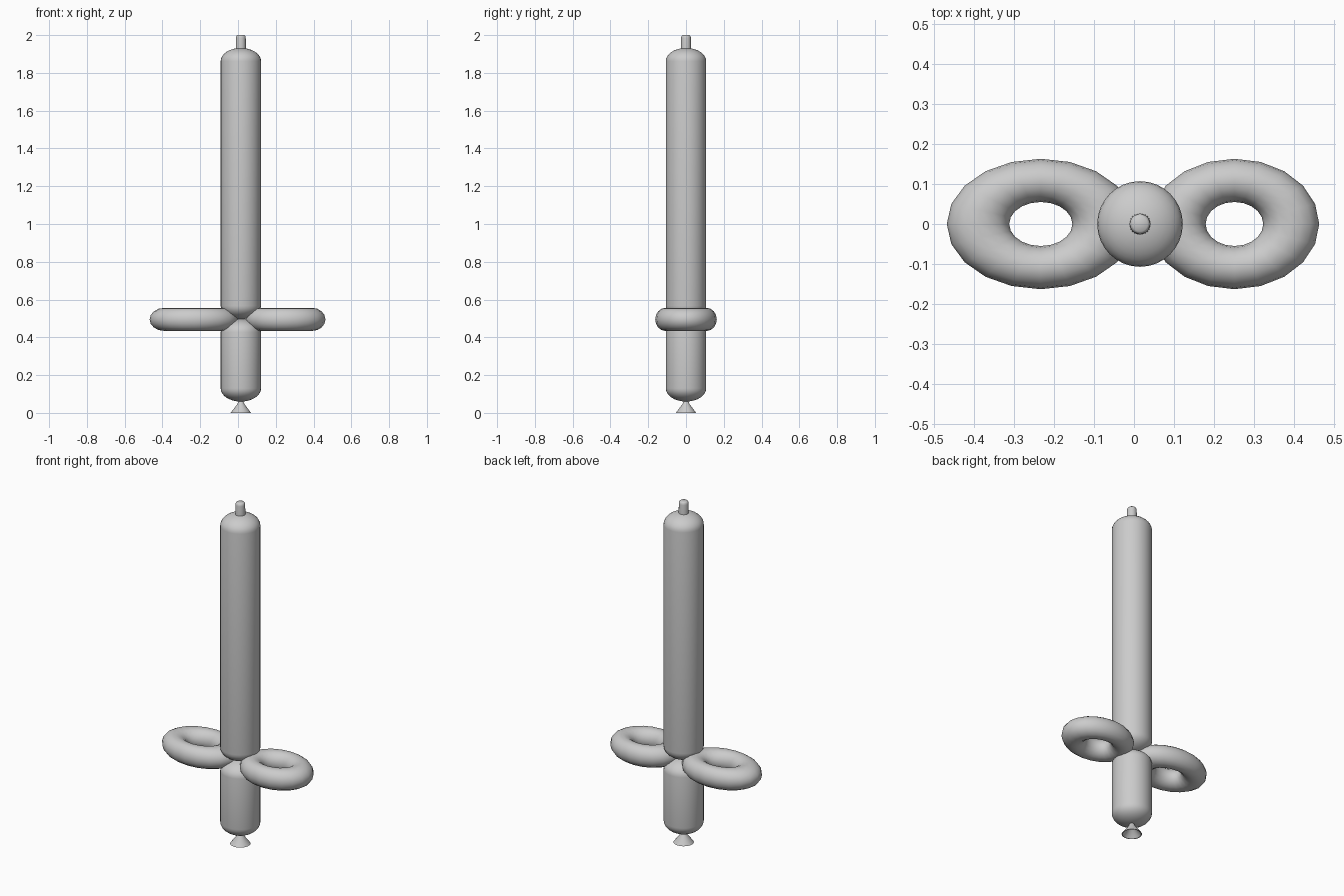
import bpy, bmesh
from math import sin, cos, pi, radians

if "Cube" in bpy.data.objects:
    bpy.data.objects.remove(bpy.data.objects["Cube"])

AXIS_X = 0.015


def mesh_object(name, verts, faces):
    me = bpy.data.meshes.new(name)
    me.from_pydata(verts, [], faces)
    bm = bmesh.new()
    bm.from_mesh(me)
    bmesh.ops.remove_doubles(bm, verts=bm.verts, dist=1e-5)
    bmesh.ops.recalc_face_normals(bm, faces=bm.faces)
    bm.to_mesh(me)
    bm.free()
    ob = bpy.data.objects.new(name, me)
    bpy.context.collection.objects.link(ob)
    bpy.ops.object.select_all(action='DESELECT')
    ob.select_set(True)
    bpy.context.view_layer.objects.active = ob
    bpy.ops.object.shade_smooth_by_angle(angle=radians(50))
    return ob


def lathe(name, profile, n=32):
    """Revolve (radius, z) points around the sword axis."""
    verts = [(AXIS_X + r * cos(2 * pi * i / n), r * sin(2 * pi * i / n), z)
             for r, z in profile for i in range(n)]
    faces = [(j * n + i, j * n + (i + 1) % n, (j + 1) * n + (i + 1) % n, (j + 1) * n + i)
             for j in range(len(profile) - 1) for i in range(n)]
    return mesh_object(name, verts, faces)


def capsule(name, z0, z1, r=0.107, cap=0.07, steps=8):
    """Balloon section with domed ends."""
    arc = [(r * sin(pi / 2 * k / steps), cap * (1 - cos(pi / 2 * k / steps)))
           for k in range(steps + 1)]
    return lathe(name, [(a, z0 + h) for a, h in arc] + [(a, z1 - h) for a, h in reversed(arc)])


def loop(name, x, major_x, minor_x, n=20, m=16):
    """Oval balloon ring lying flat."""
    verts = []
    for i in range(n):
        a = 2 * pi * i / n
        for j in range(m):
            b = 2 * pi * j / m
            verts.append((x + (major_x + minor_x * cos(b)) * cos(a),
                          (0.109 + 0.054 * cos(b)) * sin(a),
                          0.495 + 0.061 * sin(b)))
    faces = [(i * m + j, (i + 1) % n * m + j, (i + 1) % n * m + (j + 1) % m, i * m + (j + 1) % m)
             for i in range(n) for j in range(m)]
    return mesh_object(name, verts, faces)


# Blade and grip, pinched together at the guard
capsule("blade", 0.497, 1.932)
capsule("grip", 0.06, 0.497)

# Looped guard
loop("guard_loop_left", -0.233, 0.157, 0.078)
loop("guard_loop_right", 0.251, 0.142, 0.070)

# Uninflated tip
lathe("blade_tip", [(0.027, 1.91), (0.026, 1.985), (0.024, 1.995), (0.019, 2.0), (0, 2.0)], 24)

# Open flared nozzle at the bottom
lathe("nozzle", [(0.010, 0.066), (0.020, 0.045), (0.054, 0.0), (0.050, 0.0),
                 (0.016, 0.043), (0.0, 0.05)])
